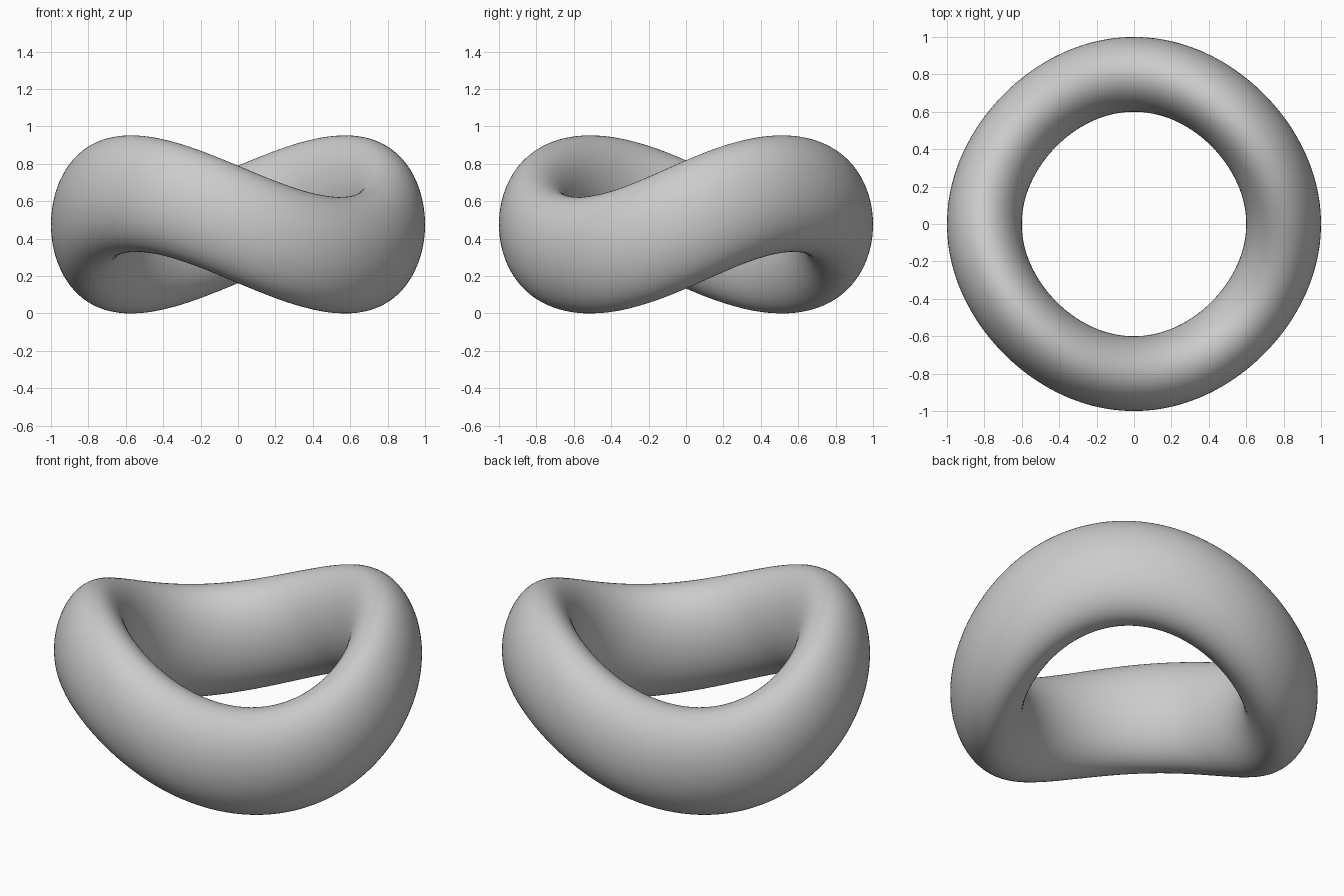
import bpy
from math import radians
from mathutils import Matrix

if "Cube" in bpy.data.objects:
    bpy.data.objects.remove(bpy.data.objects["Cube"])

TOTAL_TWIST = radians(60)   # twist spread over the 2 unit length in x
HALF_HEIGHT = 0.314

# ring: torus with a tall elliptical section
bpy.ops.mesh.primitive_torus_add(major_radius=0.8, minor_radius=0.2,
                                 major_segments=192, minor_segments=64)
ring = bpy.context.object
ring.name = "twisted_ring"

# twist the ring about the x axis
for v in ring.data.vertices:
    v.co.z *= HALF_HEIGHT / 0.2
    v.co = Matrix.Rotation(TOTAL_TWIST * v.co.x / 2, 3, 'X') @ v.co

# stand it on the ground
lowest = min(v.co.z for v in ring.data.vertices)
for v in ring.data.vertices:
    v.co.z -= lowest
ring.data.update()

bpy.ops.object.shade_smooth()
